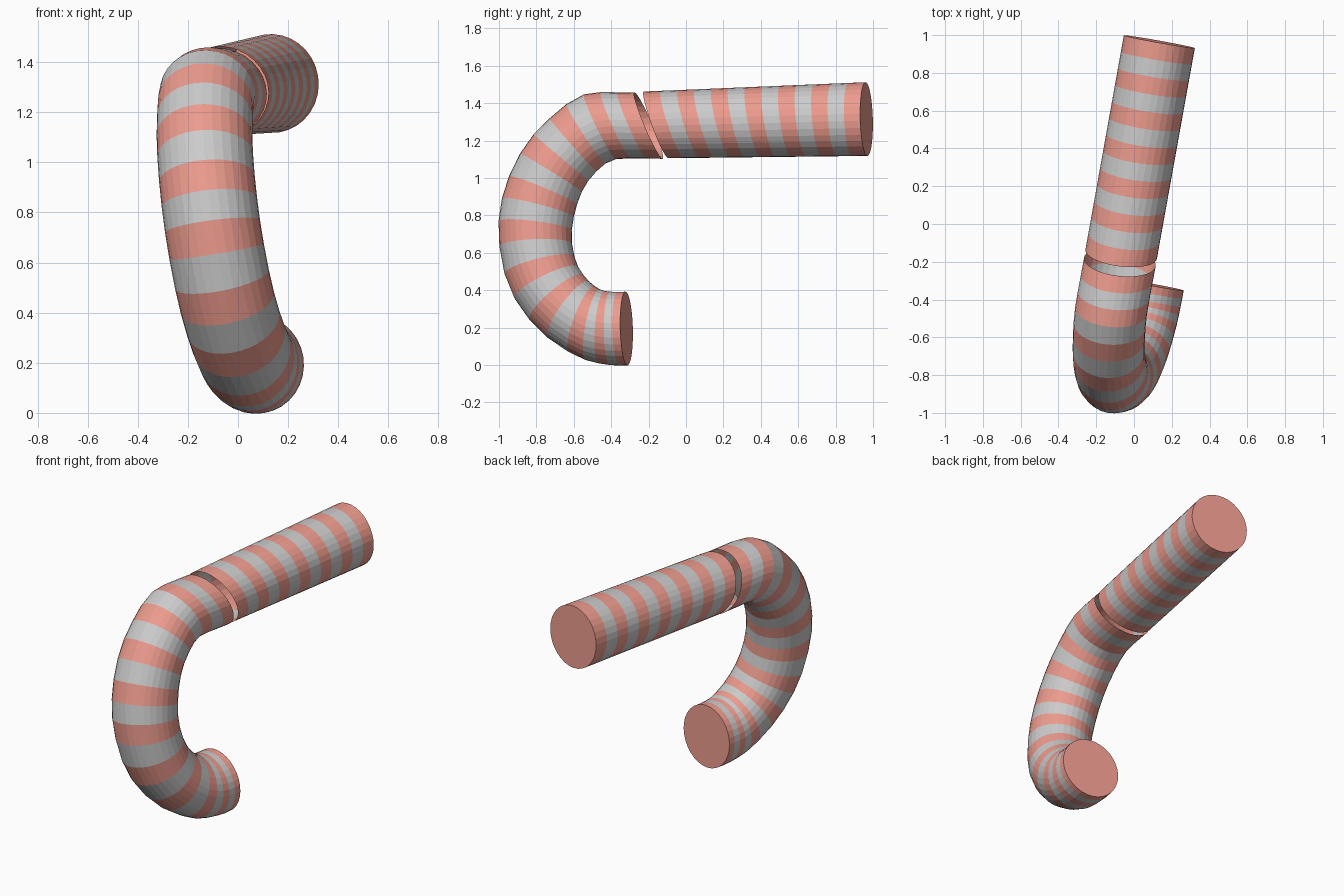
import bpy, bmesh
from math import cos, sin, pi
from mathutils import Vector

if "Cube" in bpy.data.objects:
    bpy.data.objects.remove(bpy.data.objects["Cube"])

SIDES = 32
WIDTH = 0.191                                   # half thickness across the hook plane
NORMAL = Vector((1, -0.184, 0.158)).normalized()


def material(name, color):
    m = bpy.data.materials.new(name)
    m.diffuse_color = color
    m.use_nodes = True
    m.node_tree.nodes["Principled BSDF"].inputs["Base Color"].default_value = m.diffuse_color
    return m


red = material("red_stripe", (0.85, 0.33, 0.27, 1))
grey = material("pale_stripe", (0.8, 0.8, 0.8, 1))


def on_plane(y, z):
    # The whole cane lies in one slightly leaning plane
    return Vector((0.184 * y - 0.158 * z + 0.1643, y, z))


def sample(keys, t):
    # Cubic interpolation of (outer y, outer z, inner y, inner z)
    i = max(k for k in range(len(keys) - 1) if keys[k][0] <= t or k == 0)

    def slope(k):
        a, b = keys[max(k - 1, 0)], keys[min(k + 1, len(keys) - 1)]
        return (Vector(b[1:]) - Vector(a[1:])) / (b[0] - a[0])

    h = keys[i + 1][0] - keys[i][0]
    s = (t - keys[i][0]) / h
    p, q = Vector(keys[i][1:]), Vector(keys[i + 1][1:])
    return (p * (2 * s**3 - 3 * s**2 + 1) + slope(i) * h * (s**3 - 2 * s**2 + s)
            + q * (3 * s**2 - 2 * s**3) + slope(i + 1) * h * (s**3 - s**2))


def striped_tube(name, keys, bands, cap):
    bm = bmesh.new()
    rings = []
    for i in range(bands + 1):
        oy, oz, iy, iz = sample(keys, i)
        outer, inner = on_plane(oy, oz), on_plane(iy, iz)
        mid, half = (outer + inner) / 2, (outer - inner) / 2
        rings.append([bm.verts.new(mid + half * cos(a) + NORMAL * WIDTH * sin(a))
                      for a in (2 * pi * k / SIDES for k in range(SIDES))])
    # Alternating stripes, red at both ends
    for i, (a, b) in enumerate(zip(rings, rings[1:])):
        for k in range(SIDES):
            n = (k + 1) % SIDES
            f = bm.faces.new((a[k], a[n], b[n], b[k]))
            f.material_index = i % 2
    # Closed at the far end, open at the break
    bm.faces.new(rings[cap])
    bmesh.ops.recalc_face_normals(bm, faces=bm.faces)
    mesh = bpy.data.meshes.new(name)
    bm.to_mesh(mesh)
    bm.free()
    mesh.materials.append(red)
    mesh.materials.append(grey)
    obj = bpy.data.objects.new(name, mesh)
    bpy.context.collection.objects.link(obj)
    return obj


# Curved hook, from the low tip up to the break
hook = [
    (0, -0.318, 0.000, -0.318, 0.390),
    (2, -0.410, 0.002, -0.400, 0.390),
    (4.5, -0.580, 0.045, -0.470, 0.410),
    (6.5, -0.790, 0.190, -0.535, 0.465),
    (8.5, -0.945, 0.415, -0.590, 0.555),
    (10.5, -1.000, 0.700, -0.615, 0.690),
    (12.5, -0.965, 0.945, -0.595, 0.830),
    (14.5, -0.850, 1.180, -0.545, 0.960),
    (16.5, -0.680, 1.355, -0.460, 1.060),
    (18, -0.540, 1.445, -0.380, 1.103),
    (21, -0.270, 1.455, -0.130, 1.105),
]
striped_tube("cane_hook", hook, 21, 0)

# Straight shaft, from the break to the far end
shaft = [
    (0, -0.220, 1.460, -0.100, 1.108),
    (13, 0.965, 1.510, 0.965, 1.120),
]
striped_tube("cane_shaft", shaft, 13, -1)
